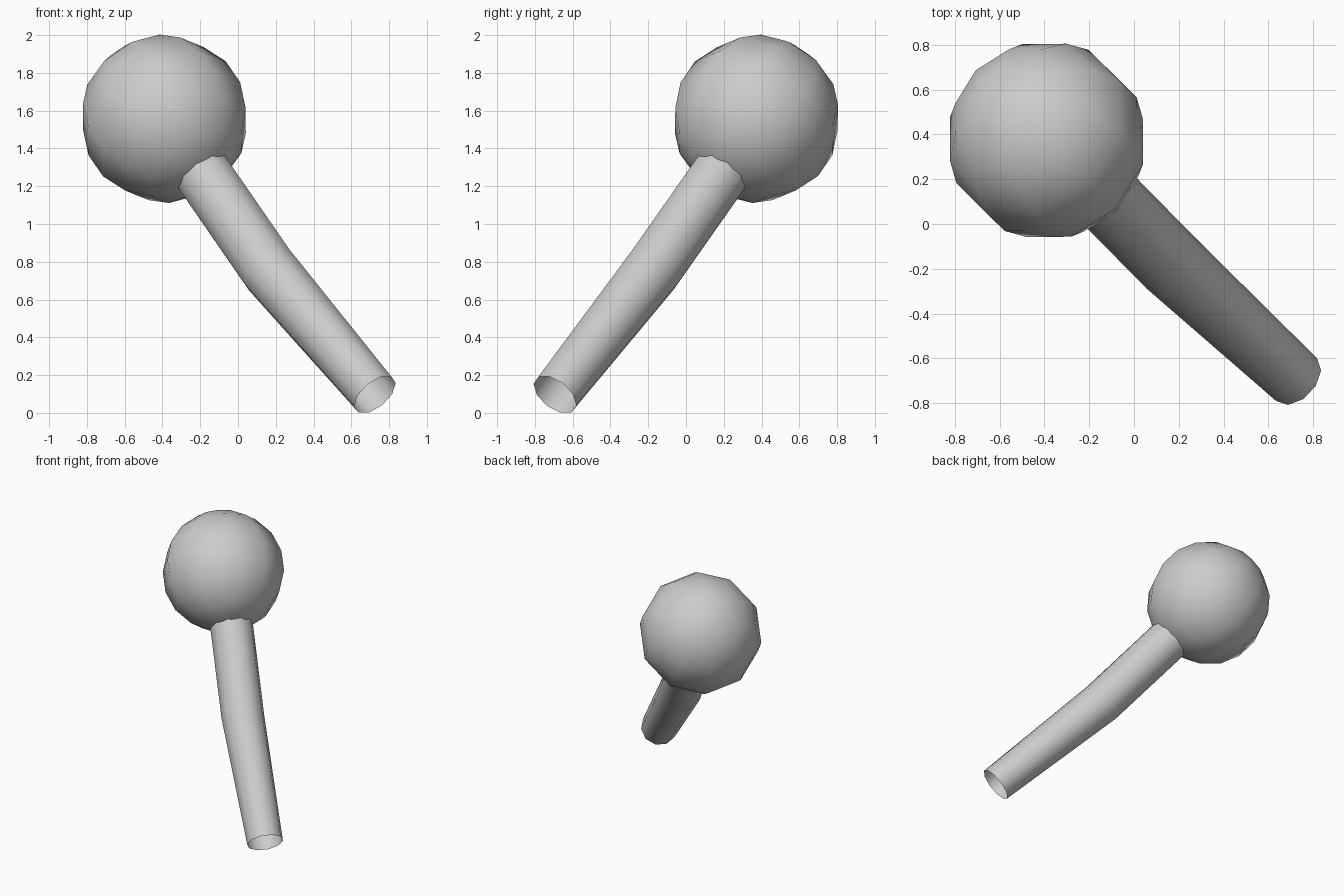
import bpy, bmesh, math
from mathutils import Vector, Matrix

if "Cube" in bpy.data.objects:
    bpy.data.objects.remove(bpy.data.objects["Cube"])

SIDES = 10
HORIZONTAL = Vector((-1, -1, 0)).normalized()


def frame(axis, centre):
    """Placement matrix with local z along axis and local x kept horizontal."""
    z = Vector(axis).normalized()
    x = (HORIZONTAL - z * HORIZONTAL.dot(z)).normalized()
    y = z.cross(x)
    m = Matrix((x, y, z)).transposed().to_4x4()
    m.translation = centre
    return m


def finish(bm, name):
    for f in bm.faces:
        f.smooth = True
    mesh = bpy.data.meshes.new(name)
    bm.to_mesh(mesh)
    bm.free()
    obj = bpy.data.objects.new(name, mesh)
    bpy.context.collection.objects.link(obj)
    return obj


head_centre = Vector((-0.39, 0.373, 1.557))
path = [Vector((0.725, -0.694, 0.097)),
        Vector((0.165, -0.175, 0.757)),
        Vector((-0.182, 0.178, 1.26))]
radii = [0.132, 0.157, 0.157]

# Round head, poles lined up with the handle
bm = bmesh.new()
bmesh.ops.create_uvsphere(bm, u_segments=SIDES, v_segments=9, radius=0.447,
                          matrix=frame(head_centre - path[1], head_centre))
finish(bm, "head")

# Bent open tube handle
bm = bmesh.new()
low = (path[1] - path[0]).normalized()
high = (path[2] - path[1]).normalized()
rings = []
for point, axis, r in zip(path, (low, low + high, high), radii):
    m = frame(axis, point)
    rings.append([bm.verts.new(m @ Vector((r * math.cos(a), r * math.sin(a), 0)))
                  for a in (math.tau * i / SIDES for i in range(SIDES))])
for a, b in zip(rings, rings[1:]):
    for i in range(SIDES):
        j = (i + 1) % SIDES
        bm.faces.new((a[i], a[j], b[j], b[i]))
finish(bm, "handle")
